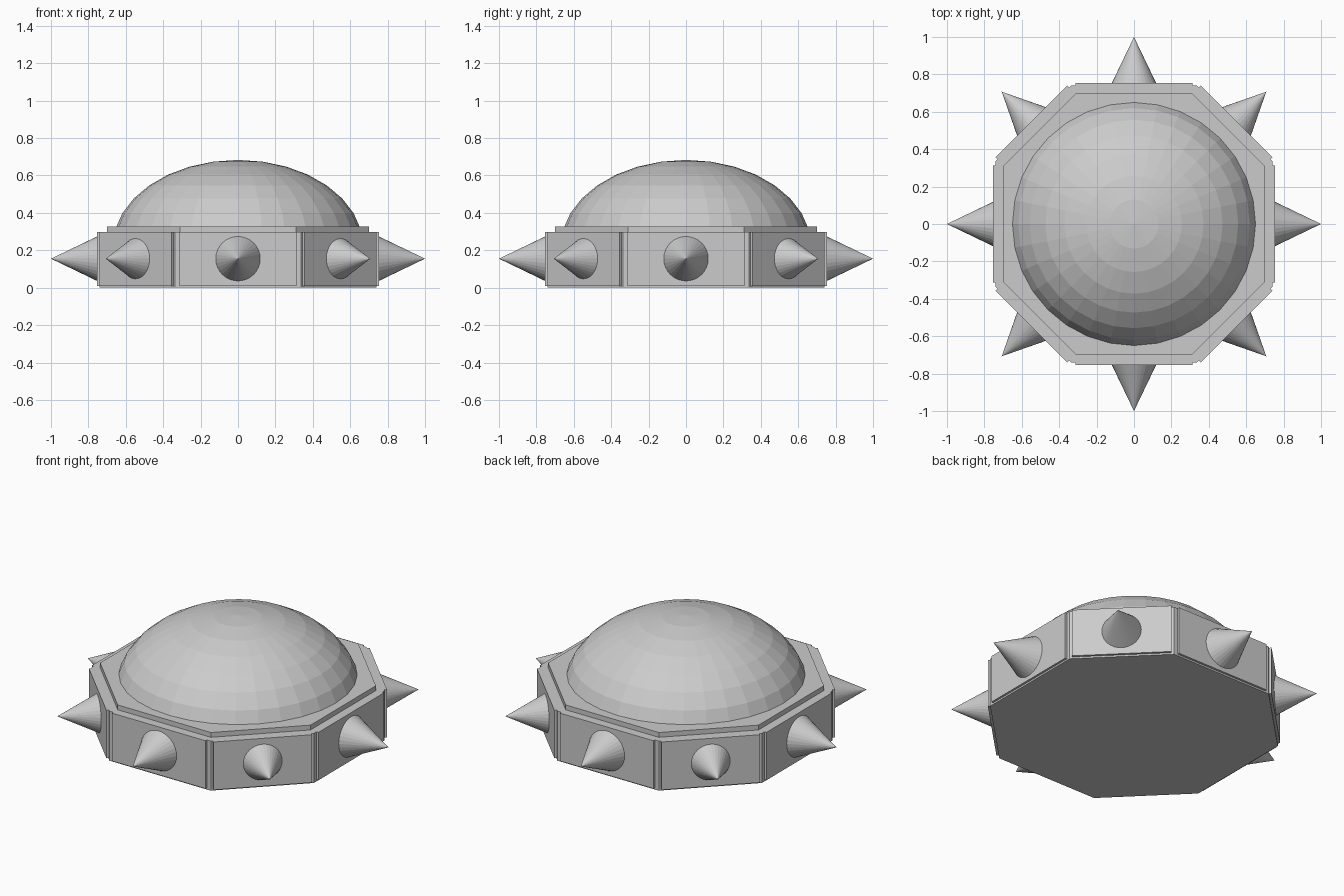
import bpy, bmesh, math
from mathutils import Matrix

if "Cube" in bpy.data.objects:
    bpy.data.objects.remove(bpy.data.objects["Cube"])


def finish(bm, name):
    bmesh.ops.recalc_face_normals(bm, faces=bm.faces)
    me = bpy.data.meshes.new(name)
    bm.to_mesh(me)
    bm.free()
    ob = bpy.data.objects.new(name, me)
    bpy.context.collection.objects.link(ob)
    return ob


def prism(name, points, z0, z1):
    bm = bmesh.new()
    face = bm.faces.new([bm.verts.new((x, y, z0)) for x, y in points])
    ext = bmesh.ops.extrude_face_region(bm, geom=[face], use_keep_orig=True)
    verts = [g for g in ext["geom"] if isinstance(g, bmesh.types.BMVert)]
    bmesh.ops.translate(bm, verts=verts, vec=(0, 0, z1 - z0))
    return finish(bm, name)


def chamfered_square(a, b):
    # square of half size a with its corners cut at b
    return [(a, -b), (a, b), (b, a), (-b, a), (-a, b), (-a, -b), (-b, -a), (b, -a)]


# Base and raised rim
prism("base", chamfered_square(0.74, 0.337), 0.0, 0.298)
prism("rim", chamfered_square(0.70, 0.31), 0.29, 0.327)

# Dome: flattened faceted sphere, cut inside the rim
bm = bmesh.new()
bmesh.ops.create_uvsphere(bm, u_segments=32, v_segments=16, radius=1)
bmesh.ops.transform(bm, verts=bm.verts,
                    matrix=Matrix.Translation((0, 0, 0.22)) @ Matrix.Diagonal((0.67, 0.67, 0.463, 1)))
cut = bmesh.ops.bisect_plane(bm, geom=bm.verts[:] + bm.edges[:] + bm.faces[:],
                             plane_co=(0, 0, 0.31), plane_no=(0, 0, 1), clear_inner=True)
rim_edges = [g for g in cut["geom_cut"] if isinstance(g, bmesh.types.BMEdge)]
bmesh.ops.contextual_create(bm, geom=rim_edges)
finish(bm, "dome")

# Side panels and spikes around the base
for i in range(8):
    turn = Matrix.Rotation(i * math.pi / 4, 4, "Z")
    outer, half = (0.753, 0.312) if i % 2 == 0 else (0.776, 0.272)
    panel = prism(f"side_panel_{i}", [(0.70, -half), (outer, -half), (outer, half), (0.70, half)],
                  0.01, 0.298)
    panel.data.transform(turn)

    bm = bmesh.new()
    bmesh.ops.create_cone(bm, cap_ends=True, segments=32, radius1=0.13, radius2=0, depth=0.27)
    bmesh.ops.transform(bm, verts=bm.verts,
                        matrix=turn @ Matrix.Translation((0.865, 0, 0.155))
                        @ Matrix.Rotation(math.pi / 2, 4, "Y"))
    finish(bm, f"spike_{i}")
